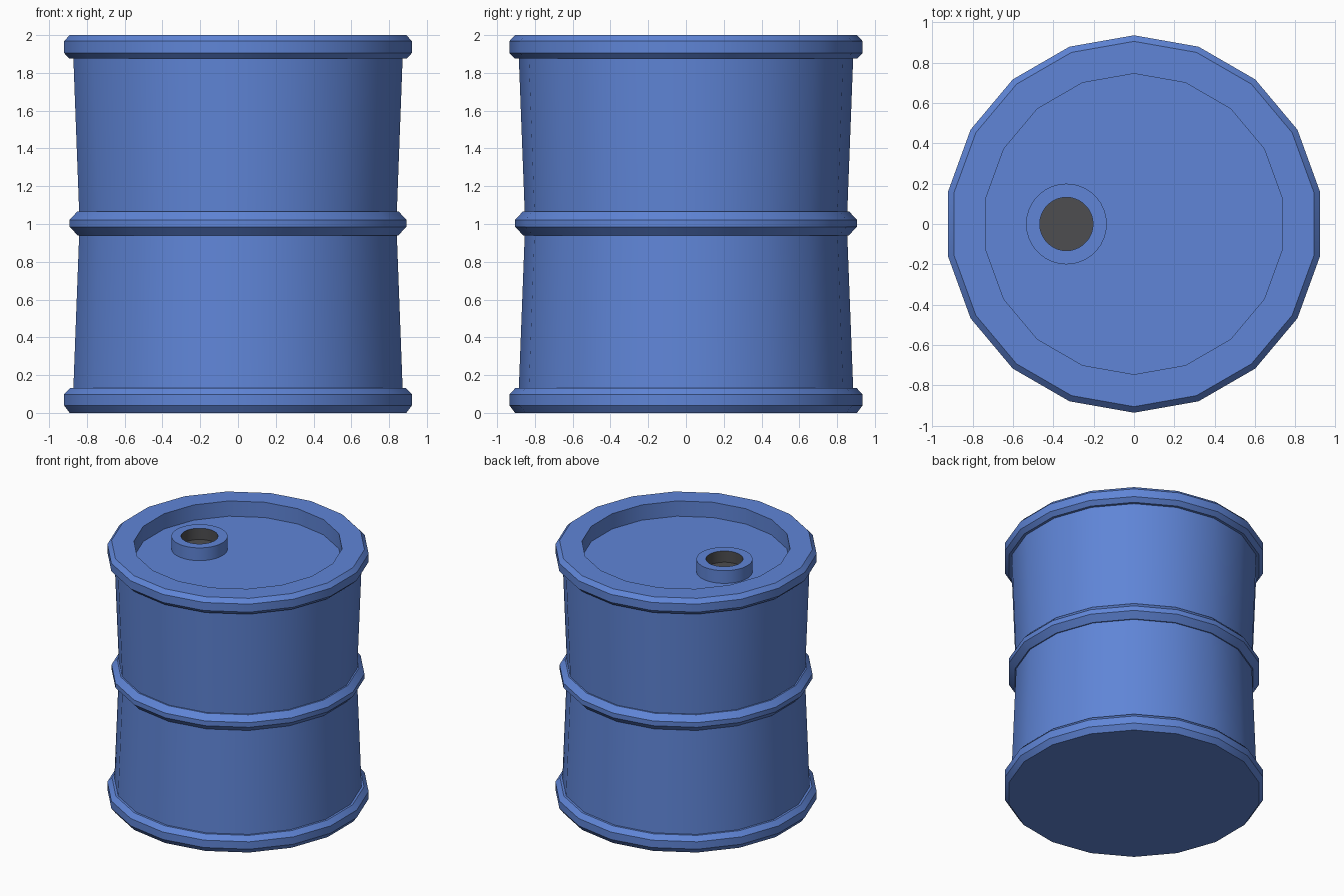
import bpy, bmesh, math

if "Cube" in bpy.data.objects:
    bpy.data.objects.remove(bpy.data.objects["Cube"])


def material(name, rgb):
    m = bpy.data.materials.new(name)
    m.diffuse_color = (*rgb, 1)
    m.use_nodes = True
    m.node_tree.nodes["Principled BSDF"].inputs["Base Color"].default_value = m.diffuse_color
    return m


blue = material("drum blue", (0.115, 0.235, 0.68))
dark = material("dark grey", (0.075, 0.075, 0.08))


def lathe(name, profile, sides, mats, centre=(0, 0), cap_start=True, dark_from=None):
    """Spin an (r, z) profile about z; close the ends with flat caps.
    Faces from profile segment dark_from onward get the second material."""
    bm = bmesh.new()
    rings = []
    for r, z in profile:
        ring = []
        for i in range(sides):
            a = math.pi / 2 + 2 * math.pi * i / sides
            ring.append(bm.verts.new((centre[0] + r * math.cos(a),
                                      centre[1] + r * math.sin(a), z)))
        rings.append(ring)
    for k in range(len(rings) - 1):
        lo, hi = rings[k], rings[k + 1]
        for i in range(sides):
            j = (i + 1) % sides
            f = bm.faces.new((lo[i], lo[j], hi[j], hi[i]))
            f.material_index = int(dark_from is not None and k >= dark_from)
    if cap_start:
        bm.faces.new(rings[0][::-1])
    end = bm.faces.new(rings[-1])
    end.material_index = int(dark_from is not None)
    me = bpy.data.meshes.new(name)
    bm.to_mesh(me)
    bm.free()
    for m in mats:
        me.materials.append(m)
    ob = bpy.data.objects.new(name, me)
    bpy.context.collection.objects.link(ob)
    bpy.ops.object.select_all(action='DESELECT')
    ob.select_set(True)
    bpy.context.view_layer.objects.active = ob
    bpy.ops.object.shade_smooth_by_angle(angle=math.radians(28))
    return ob


# drum: bottom band, waisted wall, middle rib, top rim and recessed lid
lathe("drum_body", [
    (0.905, 0.0), (0.935, 0.04), (0.935, 0.098), (0.902, 0.133), (0.885, 0.133),
    (0.854, 0.94), (0.862, 0.94), (0.905, 0.985), (0.905, 1.022), (0.865, 1.065),
    (0.854, 1.065),
    (0.885, 1.875), (0.905, 1.875), (0.935, 1.905), (0.935, 1.968), (0.905, 2.0),
    (0.745, 2.0), (0.745, 1.88)], 18, [blue])

# filler spout on the lid, with a dark bore
lathe("filler_spout", [(0.2, 1.88), (0.2, 1.98), (0.132, 1.98), (0.132, 1.892)],
      36, [blue, dark], centre=(-0.335, 0), cap_start=False, dark_from=2)
